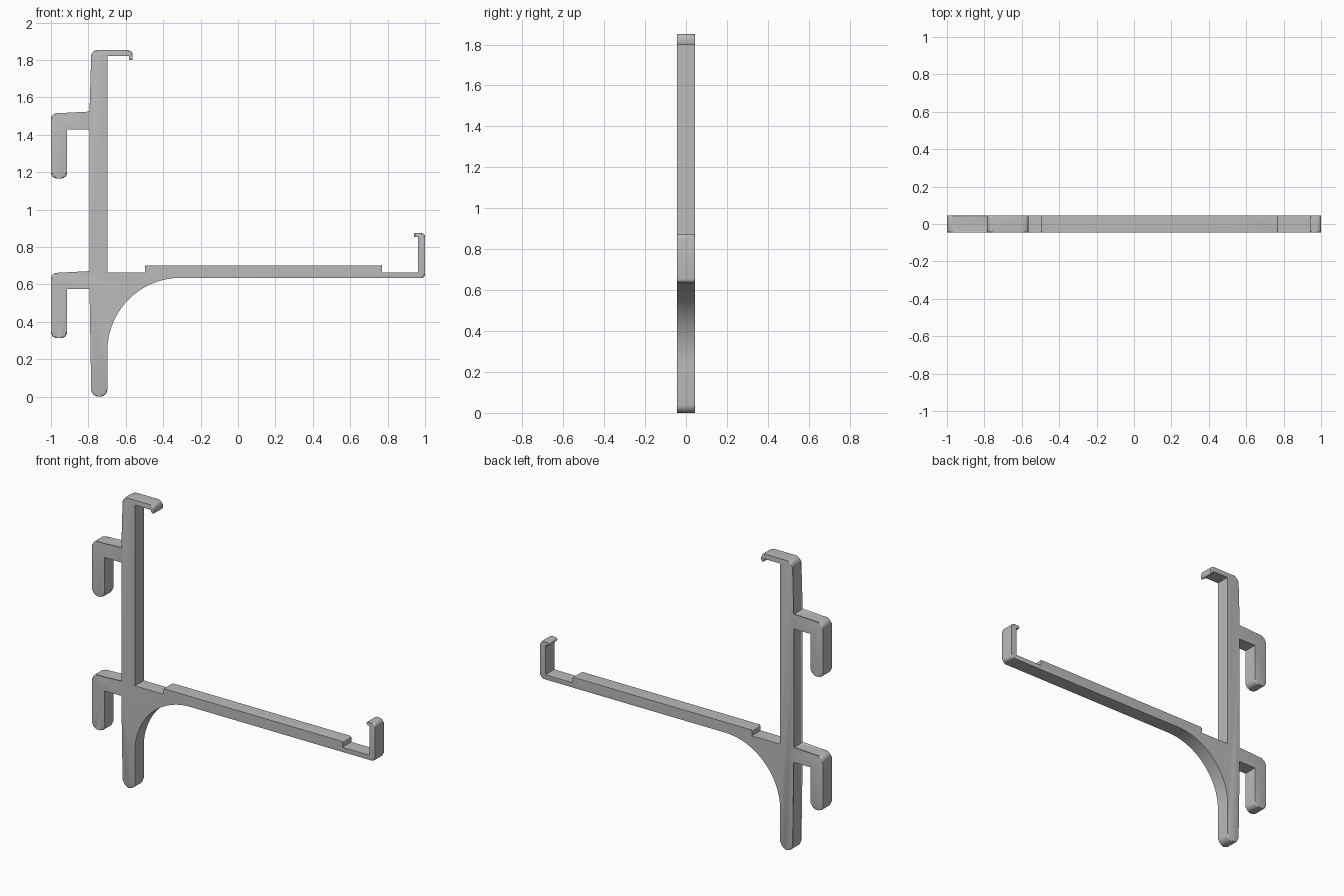
import bpy, bmesh, math
from mathutils import Vector

cube = bpy.data.objects.get("Cube")
if cube:
    bpy.data.objects.remove(cube, do_unlink=True)

HALF = 0.045          # half thickness of the bracket
BACK, INNER = -0.785, -0.698   # two sides of the upright
ARM_LOW, ARM_TOP, PAD_TOP = 0.635, 0.665, 0.702
TOP = 1.852

grey = bpy.data.materials.new("plain grey")
grey.diffuse_color = (0.5, 0.5, 0.5, 1)
grey.use_nodes = True
grey.node_tree.nodes["Principled BSDF"].inputs["Base Color"].default_value = grey.diffuse_color


def hook(top):
    """Hanging hook on the back; corners are (x, z, radius, softened rim)."""
    return [(BACK, top, 0, True), (-1, top, 0.03, True),
            (-1, top - 0.348, 0.03, True), (-0.914, top - 0.348, 0.03, False),
            (-0.914, top - 0.087, 0, False), (BACK, top - 0.087, 0, True)]


def rounded(corners):
    """Turn right-angled corners into arcs of the given radius."""
    points = []
    for i, (x, z, r, soft) in enumerate(corners):
        p = Vector((x, z))
        if r == 0:
            points.append((p, soft))
            continue
        before, after = corners[i - 1], corners[(i + 1) % len(corners)]
        a = (Vector(before[:2]) - p).normalized()
        b = (Vector(after[:2]) - p).normalized()
        steps = 28 if r > 0.1 else 6
        for k in range(steps + 1):
            t = math.pi / 2 * k / steps
            q = p + (a + b) * r - b * r * math.cos(t) - a * r * math.sin(t)
            points.append((q, soft if k == steps else True))
    return points


# Foot, brace fillet and underside of the arm
outline = [(BACK, 0, 0.04, True), (INNER, 0, 0.04, True), (INNER, ARM_LOW, 0.39, True)]
# End clip of the arm
outline += [(1, ARM_LOW, 0.02, True), (1, 0.874, 0.02, True), (0.94, 0.874, 0.008, False),
            (0.94, 0.853, 0.008, False), (0.963, 0.853, 0, False), (0.963, ARM_TOP, 0, False)]
# Raised pad on the arm
outline += [(0.77, ARM_TOP, 0, False), (0.77, PAD_TOP, 0.006, False),
            (-0.497, PAD_TOP, 0.006, False), (-0.497, ARM_TOP, 0, False)]
# Inner side of the upright and top clip
outline += [(INNER, ARM_TOP, 0, False), (INNER, 1.82, 0, False), (-0.583, 1.82, 0, False),
            (-0.583, 1.8, 0.006, False), (-0.563, 1.8, 0.006, False),
            (-0.563, TOP, 0.025, True), (BACK, TOP, 0.03, True)]
# Two hooks down the back
outline += hook(1.515) + hook(0.662)

# Extrude the outline and soften the outer rims
points = rounded(outline)
bm = bmesh.new()
front = [bm.verts.new((p.x, -HALF, p.y)) for p, soft in points]
back = [bm.verts.new((p.x, HALF, p.y)) for p, soft in points]
bm.faces.new(front)
bm.faces.new(back[::-1])
n = len(points)
for i in range(n):
    j = (i + 1) % n
    bm.faces.new((front[j], front[i], back[i], back[j]))
rims = [bm.edges.get((side[i], side[(i + 1) % n]))
        for side in (front, back) for i in range(n) if points[i][1]]
bmesh.ops.bevel(bm, geom=rims, offset=0.009, offset_type='OFFSET', segments=3,
                profile=0.5, affect='EDGES', clamp_overlap=False)
bmesh.ops.recalc_face_normals(bm, faces=bm.faces[:])

mesh = bpy.data.meshes.new("hanging_bracket")
bm.to_mesh(mesh)
bm.free()
mesh.materials.append(grey)
bracket = bpy.data.objects.new("hanging_bracket", mesh)
bpy.context.collection.objects.link(bracket)
bpy.ops.object.select_all(action='DESELECT')
bracket.select_set(True)
bpy.context.view_layer.objects.active = bracket
bpy.ops.object.shade_smooth_by_angle(angle=math.radians(32))
